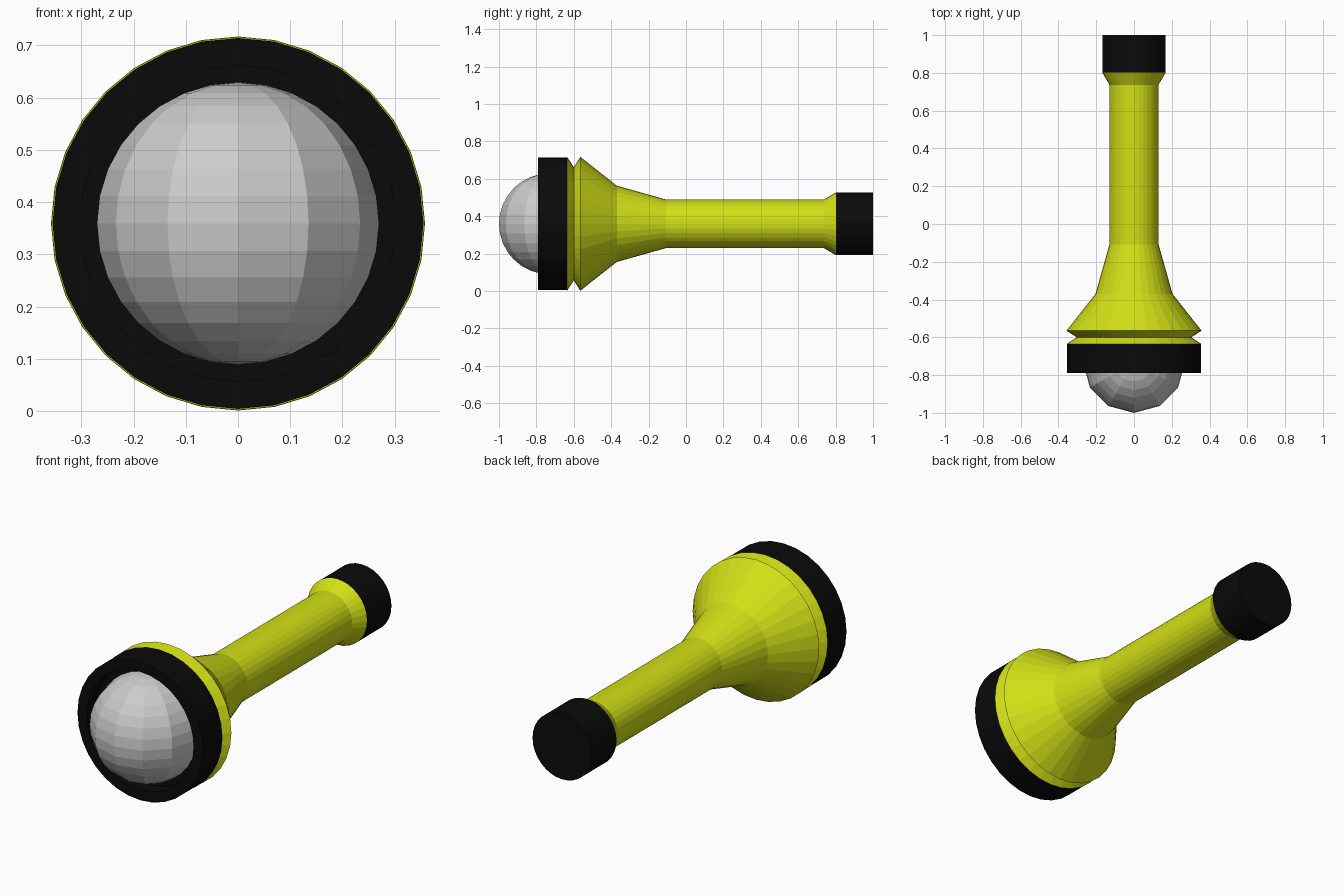
import bpy, bmesh, math
from mathutils import Matrix

if "Cube" in bpy.data.objects:
    bpy.data.objects.remove(bpy.data.objects["Cube"])

AXIS_Z = 0.359
SIDES = 32


def material(name, rgb):
    m = bpy.data.materials.new(name)
    m.diffuse_color = (*rgb, 1)
    m.use_nodes = True
    m.node_tree.nodes["Principled BSDF"].inputs["Base Color"].default_value = m.diffuse_color
    return m


def finish(bm, name, mat=None):
    bmesh.ops.recalc_face_normals(bm, faces=bm.faces)
    me = bpy.data.meshes.new(name)
    bm.to_mesh(me)
    bm.free()
    ob = bpy.data.objects.new(name, me)
    bpy.context.collection.objects.link(ob)
    if mat:
        me.materials.append(mat)
    return ob


def lathe(name, profile, mat):
    """Turn (y, radius) points around the long axis; radius 0 closes an end."""
    bm = bmesh.new()
    verts = [bm.verts.new((0, y, AXIS_Z + r)) for y, r in profile]
    edges = [bm.edges.new(pair) for pair in zip(verts, verts[1:])]
    bmesh.ops.spin(bm, geom=verts + edges, cent=(0, 0, AXIS_Z), axis=(0, 1, 0),
                   angle=math.tau, steps=SIDES, use_merge=False)
    bmesh.ops.remove_doubles(bm, verts=bm.verts, dist=1e-4)
    return finish(bm, name, mat)


yellow = material("yellow_plastic", (0.64, 0.74, 0.008))
black = material("black_rubber", (0.003, 0.003, 0.003))

# Yellow handle with flared, grooved head
lathe("handle_body", [(-0.635, 0), (-0.635, 0.357), (-0.60, 0.303), (-0.565, 0.358),
                      (-0.37, 0.204), (-0.108, 0.13), (0.737, 0.13),
                      (0.802, 0.168), (0.802, 0)], yellow)

# Black front bezel with a recess around the lens
lathe("front_bezel", [(-0.635, 0), (-0.635, 0.355), (-0.79, 0.355),
                      (-0.79, 0.302), (-0.72, 0.302), (-0.72, 0)], black)

# Black end cap
lathe("end_cap", [(0.802, 0), (0.802, 0.168), (1.0, 0.168), (1.0, 0)], black)

# Grey faceted lens dome, poles up and down
bm = bmesh.new()
bmesh.ops.create_uvsphere(bm, u_segments=12, v_segments=16, radius=0.27,
                          matrix=Matrix.Translation((0, -0.73, AXIS_Z)))
finish(bm, "lens_dome")
